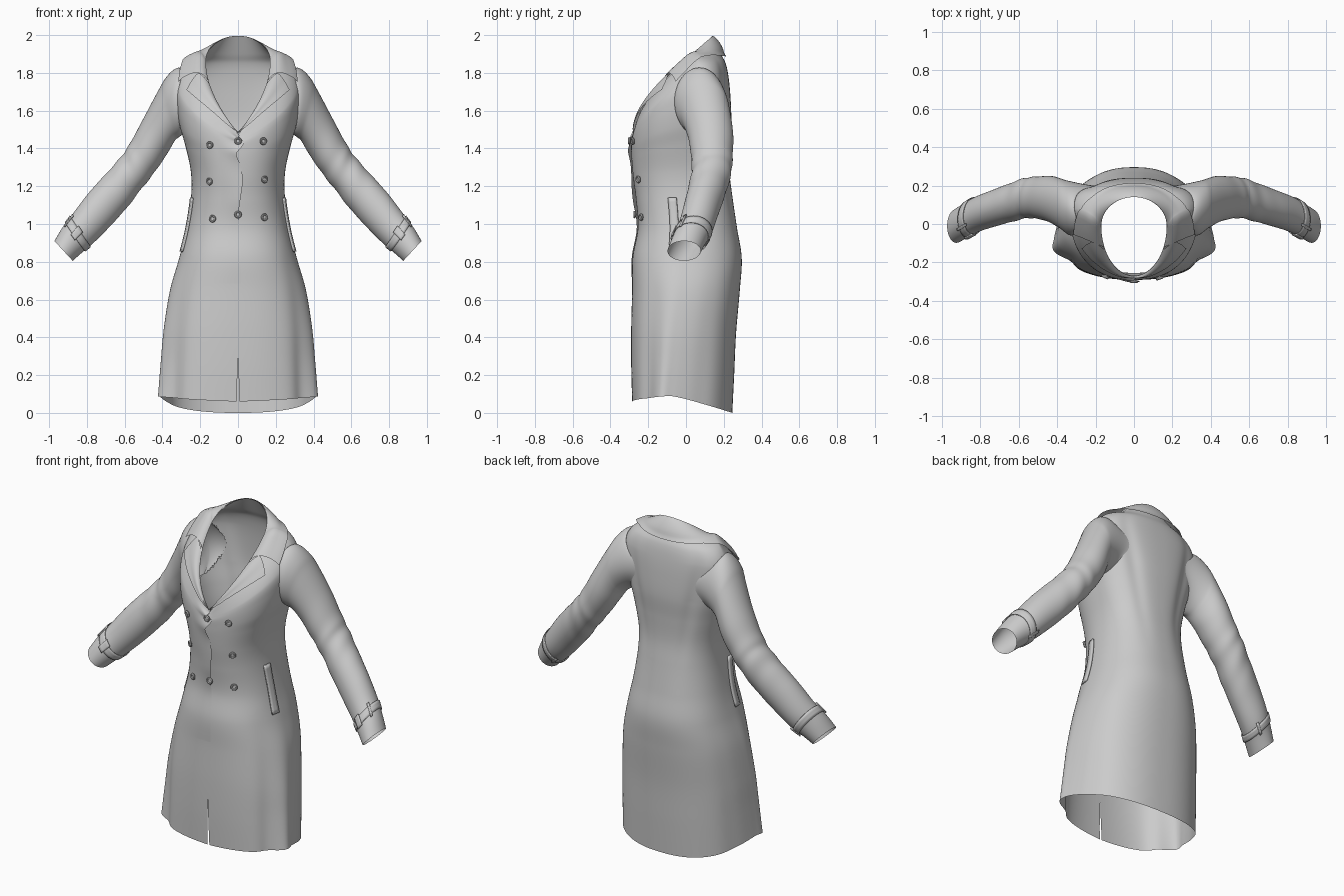
import bpy, bmesh, math
from math import sin, cos, pi, radians
from mathutils import Vector
from mathutils.bvhtree import BVHTree

if "Cube" in bpy.data.objects:
    bpy.data.objects.remove(bpy.data.objects["Cube"])

# ---- helpers ----
def spline(rows, v):
    """Catmull-Rom interpolation through rows of numbers."""
    n = len(rows) - 1
    v = min(max(v, 0), n)
    i = min(int(v), n - 1)
    t = v - i
    a, b, c, d = (rows[min(max(k, 0), n)] for k in (i - 1, i, i + 1, i + 2))
    return [0.5 * (2*q + (r - p)*t + (2*p - 5*q + 4*r - s)*t*t + (3*q - p - 3*r + s)*t**3)
            for p, q, r, s in zip(a, b, c, d)]

def grid(name, f, nu, nv, keep=None, thick=0, angle=50):
    """Mesh sheet from f(s, t), s and t running 0..1."""
    bm = bmesh.new()
    vs = [[bm.verts.new(f(i / nu, j / nv)) for i in range(nu + 1)] for j in range(nv + 1)]
    for j in range(nv):
        for i in range(nu):
            q = (vs[j][i], vs[j][i+1], vs[j+1][i+1], vs[j+1][i])
            if keep is None or keep(sum((p.co for p in q), Vector()) / 4):
                bm.faces.new(q)
    bmesh.ops.delete(bm, geom=[p for p in bm.verts if not p.link_faces], context='VERTS')
    bmesh.ops.remove_doubles(bm, verts=bm.verts, dist=1e-5)
    me = bpy.data.meshes.new(name)
    bm.to_mesh(me)
    bm.free()
    ob = bpy.data.objects.new(name, me)
    bpy.context.collection.objects.link(ob)
    bpy.ops.object.select_all(action='DESELECT')
    ob.select_set(True)
    bpy.context.view_layer.objects.active = ob
    bpy.ops.object.shade_smooth_by_angle(angle=radians(angle))
    if thick:
        m = ob.modifiers.new("thickness", 'SOLIDIFY')
        m.thickness, m.offset = thick, -1
    return ob

def normal(f, a, b):
    e = 0.01
    return (f(a + e, b) - f(a - e, b)).cross(f(a, b + e) - f(a, b - e)).normalized()

def bump(x, centre, width):
    return math.exp(-((x - centre) / width)**2)

def lerp(pairs, x):
    for (x0, y0), (x1, y1) in zip(pairs, pairs[1:]):
        if x <= x1:
            return y0 + (y1 - y0) * max(0, (x - x0) / (x1 - x0))
    return pairs[-1][1]

# ---- body surface: half width, side y, front y, back y, front z, side z, back z ----
BODY = [(.405, -.08, -.285, .245, .06, .09, 0), (.395, -.06, -.29, .255, .25, .27, .2),
        (.383, -.04, -.29, .265, .45, .45, .42), (.355, -.01, -.285, .285, .65, .65, .65),
        (.31, .01, -.283, .295, .82, .82, .82), (.272, .02, -.255, .27, .98, .98, .98),
        (.248, .02, -.265, .245, 1.13, 1.15, 1.15), (.25, .02, -.28, .23, 1.25, 1.28, 1.28),
        (.28, .02, -.288, .232, 1.34, 1.42, 1.42), (.31, .03, -.29, .24, 1.39, 1.53, 1.55),
        (.33, .06, -.29, .235, 1.42, 1.66, 1.68), (.33, .075, -.286, .225, 1.435, 1.77, 1.78),
        (.29, .07, -.28, .21, 1.45, 1.85, 1.85), (.22, .04, -.275, .185, 1.46, 1.89, 1.9),
        (.17, -.01, -.268, .14, 1.47, 1.86, 1.995)]

def body(a, v):
    """a: angle from the front centre (+ towards +x), v: row number."""
    w, ym, yf, yb, zf, zs, zb = spline(BODY, v)
    e = .85 if v < 11 else .85 + .05 * (min(v, 14) - 11)
    b = abs(a)
    c, s = cos(b), max(sin(b), 0)
    x = math.copysign(w * s**e, a)
    if c >= 0:
        y = ym + (yf - ym) * c**e
        z = zf + (zs - zf) * b / (pi / 2)
    else:
        y = ym + (yb - ym) * (-c)**e
        z = zs + (zb - zs) * -c
    # drape folds: side ridges in the skirt, gathers in the back
    skirt = max(0, 1 - v / 4.5)
    k = 1 + skirt * (.055 * bump(b, 1.42, .2) - .05 * bump(b, .98, .2) - .02 * bump(b, 2.0, .2))
    k -= .04 * bump(b, 2.62 - .05 * (v - 8), .16) * max(0, 1 - abs(v - 9) / 4)
    return Vector((x * k, y * k, z))

def over_body(a, v, off):
    return body(a, v) + normal(body, a, min(v, 13.95)) * off

# ---- coat body, split down the front at the hem, with armholes ----
def coat(s, t):
    a = 2 * pi * s if s <= .5 else 2 * pi * (s - 1)
    p = body(-1e-9 if s == 1 else a, 14 * t)
    if s in (0, 1):                            # walking slit below the fastening
        p.x += (1 if s == 0 else -1) * .007 * max(0, 1 - (p.z - .06) / .28)
    return p

HOLE = (.07, 1.65, .13, .172)                  # armhole ellipse seen from the side

def not_armhole(p):
    return abs(p.x) < .22 or ((p.y - HOLE[0]) / HOLE[2])**2 + ((p.z - HOLE[1]) / HOLE[3])**2 > .93

NU, NV = 120, 98
pts = [coat(i / NU, j / NV) for j in range(NV + 1) for i in range(NU + 1)]
tree = BVHTree.FromPolygons(pts, [(j*(NU+1)+i, j*(NU+1)+i+1, (j+1)*(NU+1)+i+1, (j+1)*(NU+1)+i)
                                  for j in range(NV) for i in range(NU)])
grid("coat_body", coat, 200, 160, not_armhole)

# ---- sleeves: outer x z, inner x z, centre y, half depth ----
SLEEVE = [(.295, 1.862, .285, 1.47, .07, .13), (.36, 1.812, .31, 1.46, .08, .14),
          (.42, 1.71, .335, 1.44, .105, .13), (.50, 1.56, .37, 1.38, .13, .12),
          (.57, 1.43, .43, 1.29, .137, .11), (.62, 1.355, .50, 1.20, .135, .105),
          (.70, 1.265, .59, 1.085, .11, .1), (.79, 1.165, .68, .985, .08, .095),
          (.87, 1.06, .765, .90, .05, .092), (.93, .98, .83, .845, .015, .09),
          (.972, .91, .875, .805, -.01, .088)]

def sleeve(a, v):
    ox, oz, ix, iz, y, r = spline(SLEEVE, v)
    k = 1 + .025 * bump(v, 5, 1.1) * sin(6 * v + 2 * cos(a + .6))
    c = cos(a) * k
    return Vector(((ox + ix) / 2 + (ox - ix) / 2 * c, y - r * sin(a) * k,
                   (oz + iz) / 2 + (oz - iz) / 2 * c))

def joined_sleeve(a, v):
    """Sleeve whose first rings flow out of the armhole seam."""
    p = sleeve(a, v)
    if v < 1.6:
        q = Vector((.8, HOLE[0] - HOLE[2] * sin(a), HOLE[1] + HOLE[3] * cos(a)))
        hit = tree.ray_cast(q, Vector((-1, 0, 0)))[0]
        if hit is None or hit.x < .2:
            hit = tree.find_nearest(Vector((.3, q.y, q.z)))[0]
        t = v / 1.6
        p = hit.lerp(p, t * t * (3 - 2 * t) * .5 + t * .5)
    return p

def over_sleeve(a, v, off):
    c = (sleeve(0, v) + sleeve(pi, v)) / 2
    p = sleeve(a, v)
    return p + (p - c).normalized() * off

for side, sx in (("left", 1), ("right", -1)):
    flip = lambda p, sx=sx: Vector((p.x * sx, p.y, p.z))
    grid(side + "_sleeve", lambda s, t: flip(joined_sleeve(2 * pi * s, 10 * t)), 48, 80)
    # cuff strap, its buckle and its loops
    grid(side + "_cuff_strap", lambda s, t: flip(over_sleeve(2 * pi * s, 8.25 + .45 * t, .007)),
         40, 3, thick=.005 * sx)
    for part, a0, a1, v0, v1 in (("buckle", 1.3, 1.7, 8.15, 8.8), ("front_loop", .45, .6, 8.1, 8.85),
                                 ("back_loop", 3.9, 4.05, 8.1, 8.85)):
        grid(side + "_cuff_" + part,
             lambda s, t: flip(over_sleeve(a0 + (a1 - a0) * s, v0 + (v1 - v0) * t, .012)),
             4, 4, thick=.007 * sx)

    # lapel: from the neckline out to a slanted edge with a pointed tip
    def lapel(s, t):
        a = radians(1 + 59 * t)
        out = lerp([(0, 13.95), (.1, 13.2), (.25, 12.75), (.5, 12.4), (1, 11.75)], t)
        v = 14 + (out - 14) * s
        a += radians(9) * t**6 * (1 - abs(2 * s - .9)) * (s < .95)
        return flip(over_body(a, v, .003 + .013 * sin(pi * min(s, .75))))
    grid(side + "_lapel", lapel, 12, 36)

    # collar leaf: folds over from the crest, pointed at the front
    def collar(s, t):
        a = radians(65 + 115 * t)
        out = lerp([(0, 11.5), (.1, 11.8), (.25, 12.35), (.5, 12.6), (1, 12.6)], t)
        v = 14 + (out - 14) * s
        a += radians(8) * s * (1 - t)**6
        return flip(over_body(min(a, pi), v, .003 + .019 * sin(pi * min(s, .7))))
    grid(side + "_collar", collar, 12, 36)

    # slanted pocket welt
    grid(side + "_pocket_welt",
         lambda s, t: flip(over_body(radians(70 + 9 * s + 3 * (1 - t)), 4.2 + 1.75 * t, .01)),
         3, 12, thick=.01 * sx)

# ---- overlapping front edge, gently wavy ----
def placket(s, t):
    v = 3.2 + 10.7 * t
    edge = 1.5 + 2.2 * sin(v * 1.9 + 1.2) * min(1, 3 * t)
    a = radians(edge - (18 + edge) * s)
    lift = (.011 + .005 * sin(v * 2.3)) * min(1, 4 * t) * (1 - s)**1.5 + .001
    return over_body(a, v, lift)
grid("front_overlap", placket, 10, 70)

# ---- buttons: turned discs with a raised rim ----
PROFILE = [(0, .01), (.009, .01), (.012, .014), (.017, .014), (.02, .009), (.018, .003), (.007, 0), (0, -.006)]

def button(name, x, z):
    best = min(((radians(d / 2), v / 20) for d in range(-100, 101) for v in range(80, 280)),
               key=lambda q: (lambda p: (p.x - x)**2 + (p.z - z)**2)(body(*q)))
    middle = abs(x) < .05
    n = Vector((0, -1, 0)) if middle else normal(body, *best)
    pos = body(*best) + n * (.008 if middle else .003)
    rot = n.to_track_quat('Z', 'Y')
    def f(s, t):
        r, h = PROFILE[round(t * 7)]
        return pos + rot @ Vector((r * cos(2 * pi * s), r * sin(2 * pi * s), h))
    grid(name, f, 20, 7, angle=40)

for i, (x, z) in enumerate([(-.145, 1.42), (.13, 1.44), (-.145, 1.225), (.135, 1.235),
                            (-.13, 1.025), (.135, 1.04), (0, 1.44), (0, 1.05)]):
    button("button_%d" % (i + 1), x, z)
